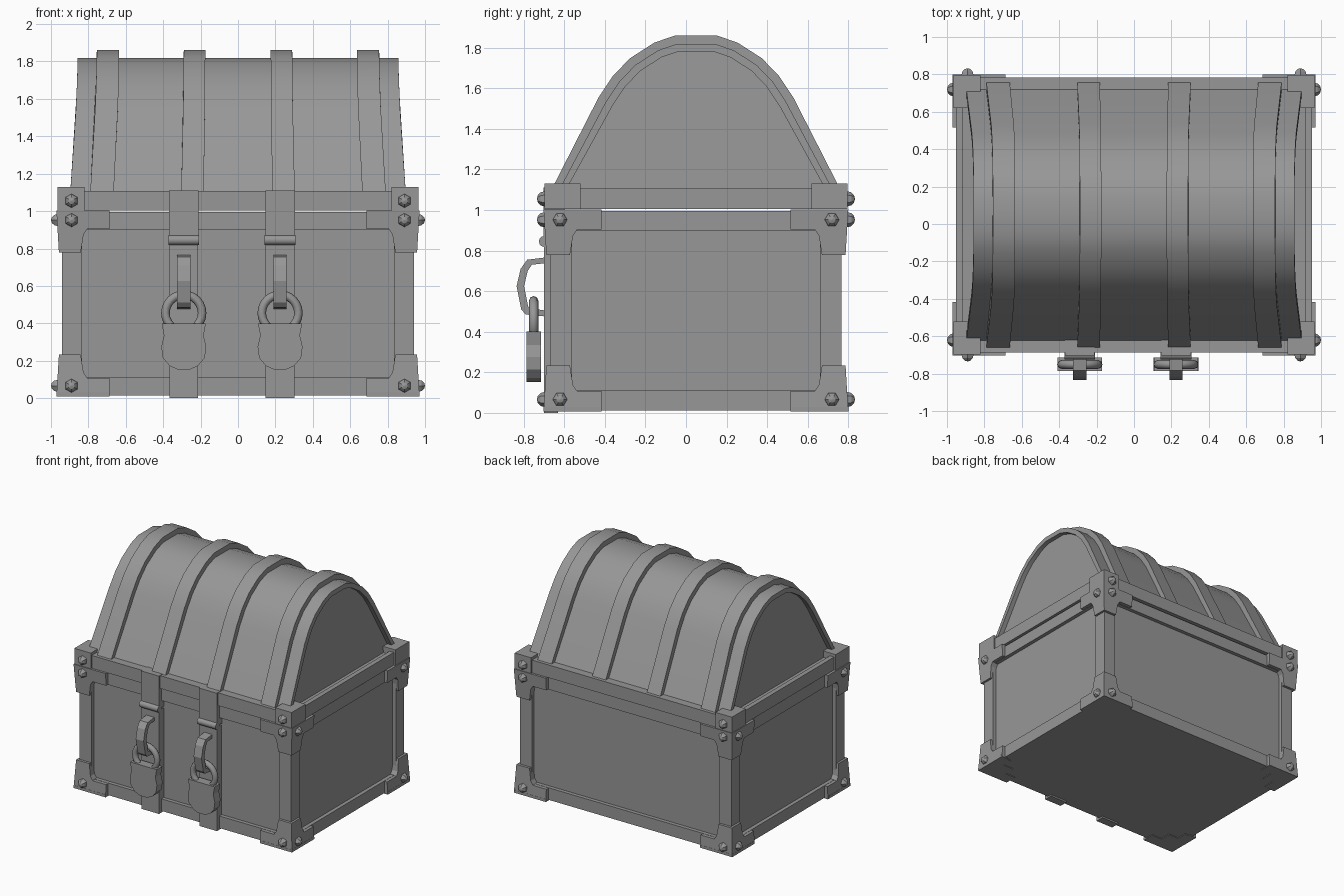
import bpy, bmesh, math
from mathutils import Matrix

if "Cube" in bpy.data.objects:
    bpy.data.objects.remove(bpy.data.objects["Cube"])

CY = 0.049            # chest centre in y
HX, HY = 0.971, 0.751  # half sizes over the corner brackets

GREY = bpy.data.materials.new("dark_grey")
GREY.diffuse_color = (0.31, 0.31, 0.31, 1)
GREY.use_nodes = True
GREY.node_tree.nodes["Principled BSDF"].inputs["Base Color"].default_value = GREY.diffuse_color


def make(name, verts, faces):
    me = bpy.data.meshes.new(name)
    me.from_pydata(verts, [], faces)
    bm = bmesh.new()
    bm.from_mesh(me)
    bmesh.ops.recalc_face_normals(bm, faces=bm.faces)
    bm.to_mesh(me)
    bm.free()
    ob = bpy.data.objects.new(name, me)
    bpy.context.collection.objects.link(ob)
    return ob


def prism(name, pts, a, b, place):
    """Extrude a 2D outline from depth a to b; place(u, v, d) gives the 3D point."""
    n = len(pts)
    verts = [place(u, v, d) for d in (a, b) for u, v in pts]
    faces = [list(range(n)), list(range(n, 2 * n))]
    faces += [[i, (i + 1) % n, n + (i + 1) % n, n + i] for i in range(n)]
    return make(name, verts, faces)


def box(name, x0, x1, y0, y1, z0, z1):
    return prism(name, [(x0, y0), (x1, y0), (x1, y1), (x0, y1)], z0, z1,
                 lambda u, v, d: (u, v, d))


def smooth(ob, angle=35):
    bpy.ops.object.select_all(action='DESELECT')
    ob.select_set(True)
    bpy.context.view_layer.objects.active = ob
    bpy.ops.object.shade_smooth_by_angle(angle=math.radians(angle))


def bolt(name, loc, axis):
    bm = bmesh.new()
    bmesh.ops.create_uvsphere(bm, u_segments=6, v_segments=6, radius=0.037)
    me = bpy.data.meshes.new(name)
    bm.transform(Matrix.Rotation(math.pi / 2, 4, axis))
    bm.to_mesh(me)
    bm.free()
    ob = bpy.data.objects.new(name, me)
    ob.location = loc
    bpy.context.collection.objects.link(ob)


# Body: recessed panels inside a frame of rails and posts
box("body_panels", -0.91, 0.91, CY - 0.687, CY + 0.687, 0.025, 0.985)
for name, z0, z1 in (("bottom_rail", 0.013, 0.11), ("top_rail", 0.90, 0.994)):
    box(name, -0.94, 0.94, CY - 0.717, CY + 0.717, z0, z1)
for sx in (-1, 1):
    for sy in (-1, 1):
        box("corner_post", sx * 0.835, sx * 0.94,
            CY + sy * 0.612, CY + sy * 0.717, 0.05, 0.95)

# Corner brackets with bolts
plate = [(0, 0), (0.285, 0), (0.285, 0.1), (0.165, 0.1),
         (0.145, 0.13), (0.13, 0.225), (0, 0.225)]
foot = [(0, 0), (0.285, 0), (0.285, 0.1), (0.19, 0.1), (0.19, 0.19),
        (0.1, 0.19), (0.1, 0.275), (0, 0.275)]
for sx in (-1, 1):
    for sy in (-1, 1):
        for base, up, tag in ((0.008, 1, "lower"), (1.003, -1, "upper")):
            def taper(v):
                return 0.06 * v
            prism(tag + "_bracket_long", plate, 0, 0.06, lambda u, v, d:
                  (sx * (HX - max(u, taper(v))),
                   CY + sy * (HY - taper(v) * (d == 0) - d), base + up * v))
            prism(tag + "_bracket_side", plate, 0, 0.06, lambda u, v, d:
                  (sx * (HX - taper(v) * (d == 0) - d),
                   CY + sy * (HY - max(u, taper(v))), base + up * v))
        prism("bracket_foot", foot, 0.008, 0.03, lambda u, v, d:
              (sx * (HX - u), CY + sy * (HY - v), d))
        box("lid_corner", sx * 0.82, sx * 0.966, CY + sy * 0.57,
            CY + sy * 0.747, 1.004, 1.13)
        for z in (0.066, 0.952, 1.055):
            bolt("long_side_bolt", (sx * 0.89, CY + sy * 0.747, z), 'X')
        for z in (0.066, 0.952):
            bolt("end_bolt", (sx * 0.963, CY + sy * 0.67, z), 'Y')

# Lid rim: a base with raised edges
box("lid_rim_base", -0.94, 0.94, CY - 0.72, CY + 0.72, 1.006, 1.08)
for s in (-1, 1):
    box("lid_rim_end", s * 0.915, s * 0.952, CY - 0.735, CY + 0.735, 1.004, 1.107)
    box("lid_rim_side", -0.952, 0.952, CY + s * 0.67, CY + s * 0.735, 1.004, 1.107)

# Lid arch: half profile of the strap surface, from crown to rim
half = [(0.1, 1.861), (0.205, 1.825), (0.325, 1.748), (0.41, 1.66),
        (0.48, 1.555), (0.725, 1.075)]


def arch(d):
    """Profile moved inward by d, running from one rim to the other."""
    out = []
    for i, (u, z) in enumerate(half):
        p = half[i - 1] if i else (-u, z)
        q = half[i + 1] if i < len(half) - 1 else (2 * u - p[0], 2 * z - p[1])
        n1, n2 = [((z0 - z1), (u1 - u0)) for (u0, z0), (u1, z1) in ((p, (u, z)), ((u, z), q))]
        n1, n2 = [(a / math.hypot(a, b), b / math.hypot(a, b)) for a, b in (n1, n2)]
        k = d / (1 + n1[0] * n2[0] + n1[1] * n2[1])
        out.append((u - k * (n1[0] + n2[0]), z - k * (n1[1] + n2[1])))
    out[-1] = (out[-1][0], 1.075)
    return [(-u, z) for u, z in reversed(out)] + out


def lid_place(u, v, d):
    t = max(0, (1.84 - v) / 0.74)
    return (d * (1 + 0.046 * t ** 1.5), CY + u, v)


def band(name, d0, d1, x0, x1):
    smooth(prism(name, arch(d0) + arch(d1)[::-1], x0, x1, lid_place))


band("lid_shell", 0.042, 0.08, -0.857, 0.857)
smooth(prism("lid_end_panels", arch(0.075), -0.82, 0.82, lid_place))
for s in (-1, 1):
    for x0, x1 in ((0.635, 0.755), (0.175, 0.29)):
        band("lid_strap", 0, 0.05, s * x0, s * x1)

# Front straps, hasps and padlocks
hasp = [(-0.66, 0.77), (-0.783, 0.755), (-0.815, 0.71), (-0.835, 0.625),
        (-0.812, 0.51), (-0.79, 0.485), (-0.66, 0.472), (-0.66, 0.5),
        (-0.765, 0.515), (-0.778, 0.525), (-0.798, 0.625), (-0.78, 0.7),
        (-0.76, 0.73), (-0.66, 0.742)]
lock = [(0.118, 0.40), (0.106, 0.335), (0.12, 0.275), (0.112, 0.215),
        (0.075, 0.172), (0.03, 0.152)]
lock = lock + [(-u, z) for u, z in reversed(lock)]
for cx in (-0.29, 0.225):
    box("front_strap", cx - 0.077, cx + 0.077, -0.699, -0.63, 0, 0.83)
    box("hasp_plate", cx - 0.079, cx + 0.079, -0.703, -0.6, 0.845, 1.11)
    bpy.ops.mesh.primitive_cylinder_add(vertices=12, radius=0.027, depth=0.165,
                                        location=(cx, -0.698, 0.845),
                                        rotation=(0, math.pi / 2, 0))
    bpy.context.object.name = "hasp_hinge"
    smooth(bpy.context.object)
    prism("hasp_loop", hasp, cx - 0.035, cx + 0.035, lambda u, v, d: (d, u, v))
    prism("padlock_body", lock, -0.787, -0.715, lambda u, v, d: (cx + u, d, v))
    bpy.ops.mesh.primitive_torus_add(major_segments=24, minor_segments=8,
                                     major_radius=0.098, minor_radius=0.023,
                                     location=(cx, -0.751, 0.455),
                                     rotation=(math.pi / 2, 0, 0))
    bpy.context.object.name = "padlock_shackle"
    smooth(bpy.context.object, 60)

# One dark grey for every part
for ob in bpy.context.collection.objects:
    ob.data.materials.append(GREY)
